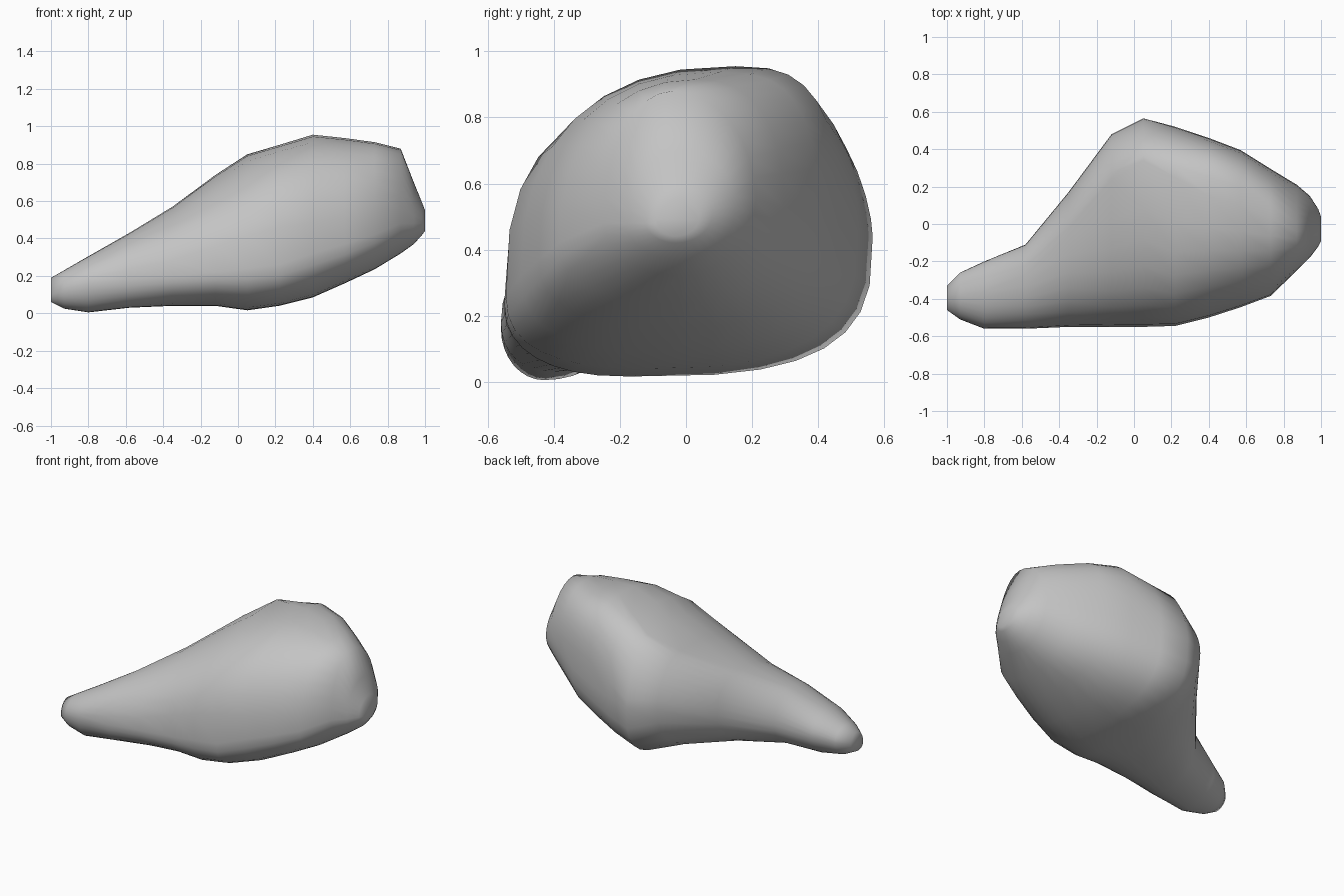
import bpy, bmesh, math

cube = bpy.data.objects.get("Cube")
if cube:
    bpy.data.objects.remove(cube, do_unlink=True)

# One plain grey for the whole body
grey = bpy.data.materials.new("plain grey")
grey.use_nodes = True
colour = (0.55, 0.55, 0.55, 1)
grey.diffuse_color = colour
grey.node_tree.nodes["Principled BSDF"].inputs["Base Color"].default_value = colour

STEPS = 8  # points in each quarter of a section

# Squareness of the quarters back-top, top-front, front-bottom, bottom-back
ROUND = (2, 2, 2, 2)
NECK = (2.1, 2.2, 2.2, 2)
SADDLE = (1.9, 2.5, 2.3, 2.3)
HUMP = (1.6, 2.6, 2.4, 3.1)
BELLY = (2.2, 2.8, 2.5, 2.8)
CREST = (2.9, 2.4, 2.5, 2.5)
BROW = (2.4, 2.2, 2.3, 2.2)


def section(style, x, front, back, top, bottom):
    """Closed lopsided oval through four (y, z) extremes."""
    corners = [back, top, front, bottom]
    points = []
    for i in range(4):
        a, b = corners[i], corners[(i + 1) % 4]
        # the quarter's inner corner lets each extreme sit off centre
        side, cap = (a, b) if i % 2 == 0 else (b, a)
        for k in range(STEPS):
            t = math.pi / 2 * k / STEPS
            u = math.cos(t) ** (2 / style[i])
            v = math.sin(t) ** (2 / style[i])
            along, up = (u, v) if i % 2 == 0 else (v, u)
            points.append((x, cap[0] + (side[0] - cap[0]) * along,
                           side[1] + (cap[1] - side[1]) * up))
    return points


# Sections from the narrow tip to the blunt end:
# style, x, front, back, top, bottom
SECTIONS = [
    (ROUND, -1.0, (-.46, .10), (-.33, .13), (-.39, .19), (-.41, .06)),
    (ROUND, -.93, (-.51, .13), (-.26, .15), (-.38, .23), (-.42, .025)),
    (ROUND, -.80, (-.56, .16), (-.20, .18), (-.36, .305), (-.43, .005)),
    (NECK, -.58, (-.56, .18), (-.11, .23), (-.27, .43), (-.40, .03)),
    (NECK, -.35, (-.55, .20), (.17, .34), (-.05, .57), (-.32, .04)),
    (SADDLE, -.12, (-.55, .22), (.48, .44), (.23, .74), (-.22, .04)),
    (HUMP, .05, (-.55, .24), (.565, .44), (.34, .85), (-.17, .016)),
    (BELLY, .22, (-.545, .26), (.52, .45), (.25, .90), (-.12, .04)),
    (CREST, .40, (-.50, .32), (.46, .47), (.15, .955), (-.06, .085)),
    (CREST, .57, (-.445, .37), (.395, .50), (.10, .937), (-.03, .16)),
    (BROW, .73, (-.385, .42), (.295, .53), (.03, .915), (-.02, .235)),
    (ROUND, .87, (-.25, .48), (.21, .55), (-.04, .88), (-.02, .32)),
    (ROUND, .94, (-.18, .48), (.15, .53), (-.01, .70), (-.02, .37)),
    (ROUND, .985, (-.12, .48), (.08, .51), (-.01, .59), (-.03, .42)),
    (ROUND, 1.0, (-.09, .48), (.04, .5), (-.02, .55), (-.03, .44)),
]

# Skin the sections into one closed body
bm = bmesh.new()
rings = [[bm.verts.new(p) for p in section(*s)] for s in SECTIONS]
for first, second in zip(rings, rings[1:]):
    for i in range(len(first)):
        j = (i + 1) % len(first)
        bm.faces.new((first[i], first[j], second[j], second[i]))
for ring in (rings[0], rings[-1]):
    bm.faces.new(ring)
bmesh.ops.recalc_face_normals(bm, faces=bm.faces)

mesh = bpy.data.meshes.new("tapered_body")
bm.to_mesh(mesh)
bm.free()
mesh.materials.append(grey)
body = bpy.data.objects.new("tapered_body", mesh)
bpy.context.collection.objects.link(body)

# Soft shading, with the sharp rims kept
bpy.ops.object.select_all(action='DESELECT')
body.select_set(True)
bpy.context.view_layer.objects.active = body
bpy.ops.object.shade_smooth_by_angle(angle=math.radians(65))
